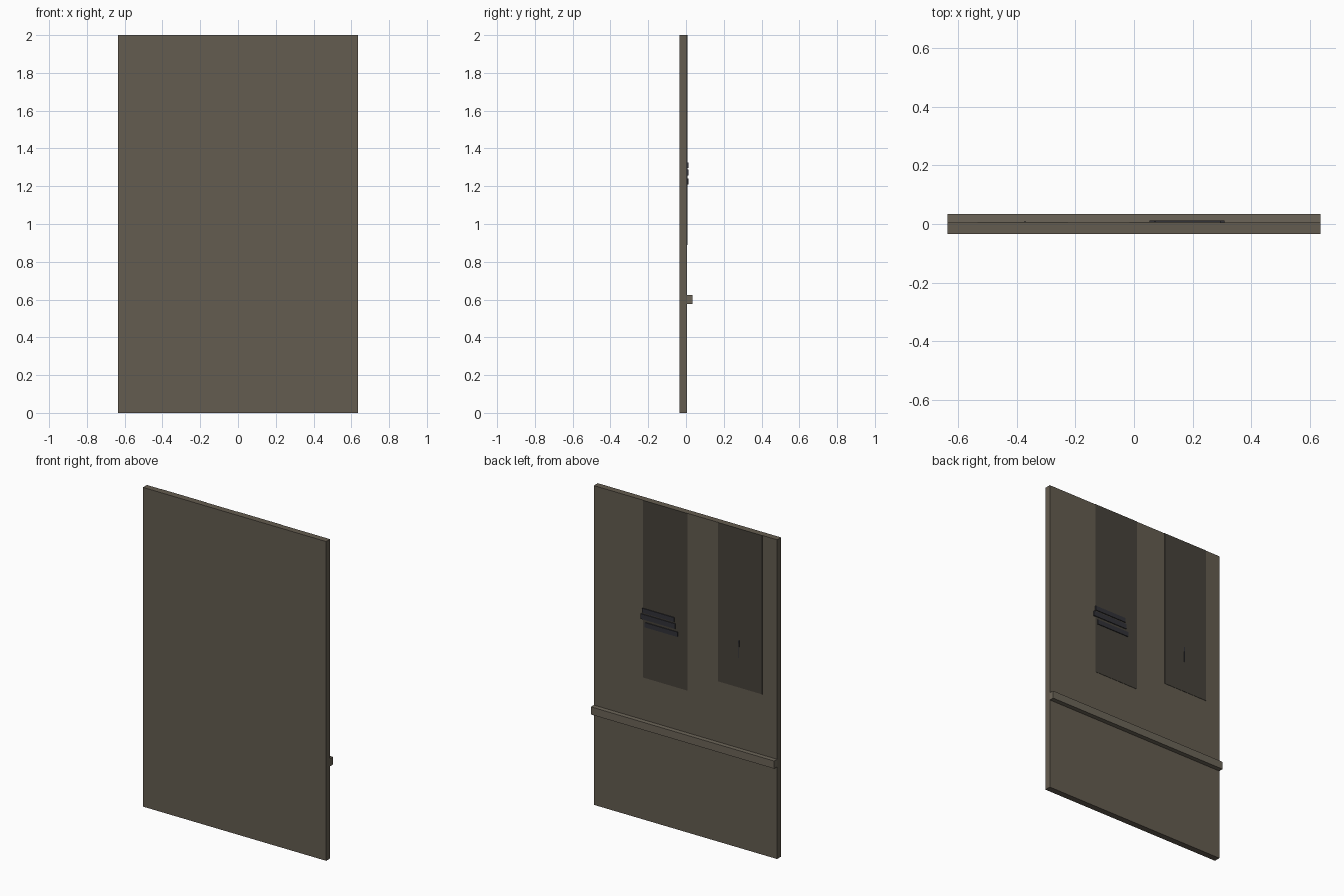
import bpy

if "Cube" in bpy.data.objects:
    bpy.data.objects.remove(bpy.data.objects["Cube"])


def material(name, rgb):
    m = bpy.data.materials.new(name)
    m.diffuse_color = (*rgb, 1)
    m.use_nodes = True
    m.node_tree.nodes["Principled BSDF"].inputs["Base Color"].default_value = m.diffuse_color
    return m


def box(name, x, y, z, mat):
    """Box given as (min, max) along each axis."""
    bpy.ops.mesh.primitive_cube_add(size=1)
    ob = bpy.context.object
    ob.name = name
    for v in ob.data.vertices:
        v.co = [r[0] if c < 0 else r[1] for c, r in zip(v.co, (x, y, z))]
    ob.data.materials.append(mat)
    return ob


board = material("board", (0.127, 0.107, 0.080))
rail = material("rail", (0.150, 0.130, 0.098))
dark = material("dark_strip", (0.062, 0.055, 0.043))
slat = material("slat", (0.032, 0.032, 0.040))

W, D = 0.635, 0.034
BACK = 0.005      # rear face of the board
FACE = 0.007      # rear face of the strips

# Main board and the rail across its back
box("board", (-W, W), (-D, BACK), (0, 2), board)
box("cross_rail", (-W, W), (BACK, D), (0.577, 0.625), rail)

# Two thin dark strips hanging from the top edge
box("long_strip", (-0.015, 0.293), (BACK, FACE), (0.89, 2), dark)
box("short_strip", (-0.533, -0.225), (BACK, FACE), (1.005, 2), dark)

# Narrow raised crease in the short strip, tapering to its lower end
crease = box("strip_crease", (-0.375, -0.368), (FACE, 0.009), (1.19, 1.30), slat)
for v in crease.data.vertices:
    if v.co.z < 1.25:
        v.co.x = -0.3715 + (v.co.x + 0.3715) * 0.2

# Three slats, slightly staggered, over the long strip
for i, (x0, x1, z0, z1) in enumerate([
    (0.074, 0.296, 1.297, 1.325),
    (0.068, 0.308, 1.256, 1.288),
    (0.052, 0.278, 1.210, 1.240),
]):
    box(f"slat_{i + 1}", (x0, x1), (BACK, 0.012), (z0, z1), slat)
